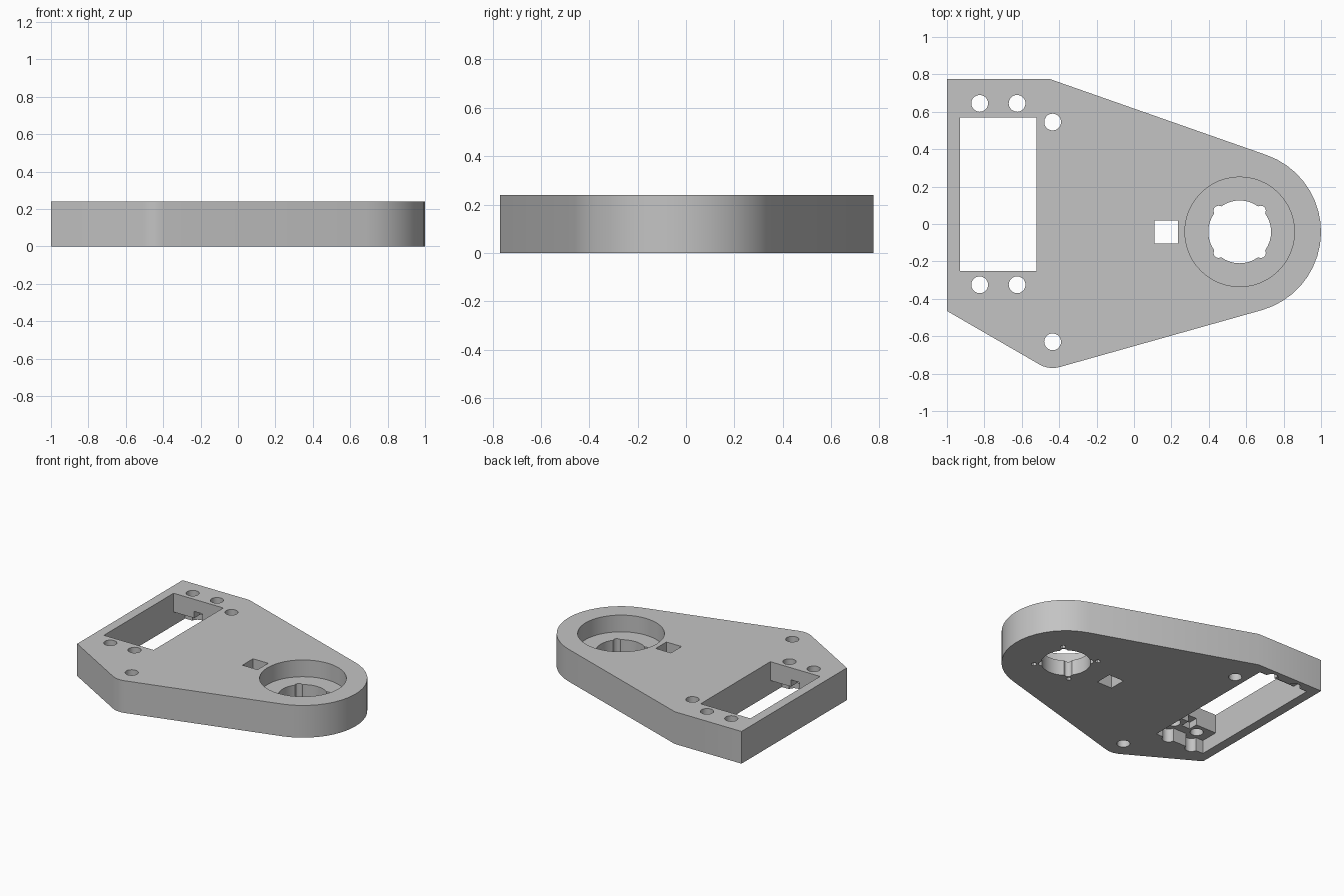
import bpy, bmesh
from math import radians, cos, sin, pi

if "Cube" in bpy.data.objects:
    bpy.data.objects.remove(bpy.data.objects["Cube"], do_unlink=True)

H = 0.24                      # plate thickness
BORE = (0.565, -0.042)        # centre of the round end


def arc(cx, cy, r, a0, a1, n):
    steps = [radians(a0 + (a1 - a0) * i / n) for i in range(n + 1)]
    return [(cx + r * cos(a), cy + r * sin(a)) for a in steps]


def prism(name, outline, z0, z1):
    bm = bmesh.new()
    face = bm.faces.new([bm.verts.new((x, y, z0)) for x, y in outline])
    up = bmesh.ops.extrude_face_region(bm, geom=[face])["geom"]
    bmesh.ops.translate(bm, vec=(0, 0, z1 - z0),
                        verts=[v for v in up if isinstance(v, bmesh.types.BMVert)])
    bmesh.ops.recalc_face_normals(bm, faces=bm.faces)
    mesh = bpy.data.meshes.new(name)
    bm.to_mesh(mesh)
    bm.free()
    obj = bpy.data.objects.new(name, mesh)
    bpy.context.collection.objects.link(obj)
    return obj


def cut(outline, z0=-0.1, z1=H + 0.1):
    cutter = prism("cutter", outline, z0, z1)
    cutter.hide_render = True
    mod = plate.modifiers.new("cut", "BOOLEAN")
    mod.operation = "DIFFERENCE"
    mod.solver = "EXACT"
    mod.object = cutter
    bpy.context.view_layer.objects.active = plate
    bpy.ops.object.modifier_apply(modifier=mod.name)
    bpy.data.objects.remove(cutter, do_unlink=True)


def circle(x, y, r, n=20):
    return arc(x, y, r, 0, 360 - 360 / n, n - 1)


def rect(x0, x1, y0, y1):
    return [(x0, y0), (x1, y0), (x1, y1), (x0, y1)]


# Plate body: rounded nose, rounded lower corner, square back corner
outline = [(-1, 0.775), (-1, -0.465)]
outline += arc(-0.435, -0.63, 0.14, 240, 286, 5)
outline += arc(*BORE, 0.435, -74, 71, 18)
outline += [(-0.45, 0.775)]
plate = prism("mounting_plate", outline, 0, H)

# Underside recess for the mounting tabs, then the rectangular opening
cut(rect(-0.93, -0.52, -0.385, 0.705), z1=0.1)
cut(rect(-0.93, -0.52, -0.25, 0.57))

# Screw holes, edge scallops and cable notches at both ends of the opening
for side in (-1, 1):
    for x in (-0.825, -0.625):
        cut(circle(x, 0.16 + side * 0.485, 0.045))
        cut(circle(x, 0.16 + side * 0.54, 0.045), z1=0.1)
    y0, y1 = sorted((0.16 + side * 0.38, 0.16 + side * 0.48))
    cut(rect(-0.76, -0.69, y0, y1), z0=0.05, z1=0.15)

# Fixing holes and the square slot
for y in (0.545, -0.63):
    cut(circle(-0.435, y, 0.045))
cut(rect(0.11, 0.235, -0.105, 0.02))

# Counterbore, through hole, its diagonal grooves and blind pilot holes
cut(circle(*BORE, 0.293, 48), z0=0.115)
cut(circle(*BORE, 0.168, 40))
for i in range(4):
    a = pi / 4 + i * pi / 2
    dx, dy = cos(a), sin(a)
    cut(circle(BORE[0] + 0.16 * dx, BORE[1] + 0.16 * dy, 0.027, 12))
    cut(circle(BORE[0] + 0.216 * dx, BORE[1] + 0.216 * dy, 0.018, 12), z1=0.07)

# Colour and shading
mat = bpy.data.materials.new("light_grey")
mat.use_nodes = True
grey = (0.55, 0.55, 0.55, 1)
mat.diffuse_color = grey
mat.node_tree.nodes["Principled BSDF"].inputs["Base Color"].default_value = grey
plate.data.materials.clear()
plate.data.materials.append(mat)
for p in plate.data.polygons:
    p.material_index = 0
bpy.ops.object.select_all(action="DESELECT")
plate.select_set(True)
bpy.context.view_layer.objects.active = plate
bpy.ops.object.shade_smooth_by_angle(angle=radians(30))
